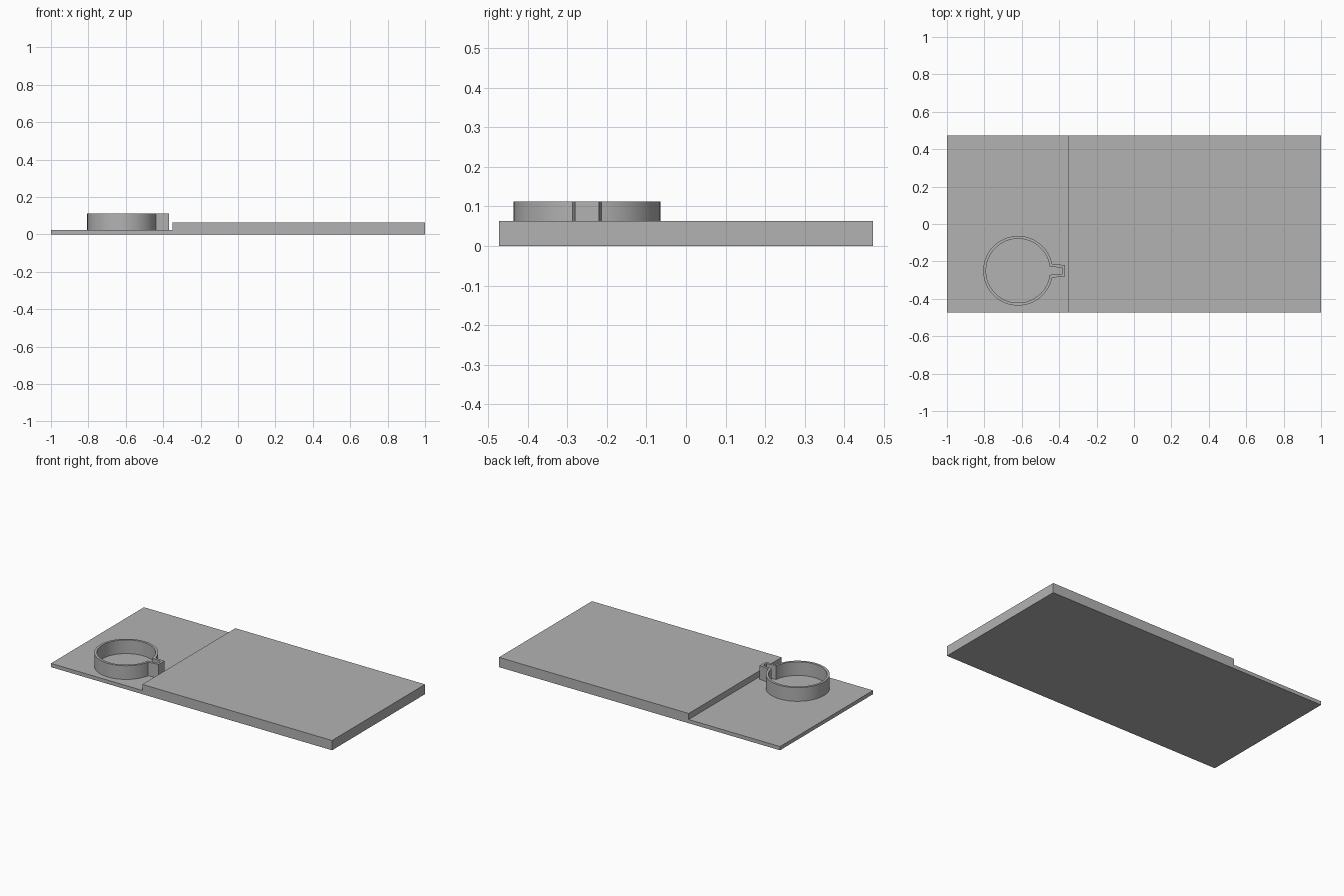
import bpy, bmesh, math

cube = bpy.data.objects.get("Cube")
if cube:
    bpy.data.objects.remove(cube, do_unlink=True)

grey = bpy.data.materials.new("plain grey")
grey.use_nodes = True
GREY = (0.45, 0.45, 0.45, 1)
grey.diffuse_color = GREY
grey.node_tree.nodes["Principled BSDF"].inputs["Base Color"].default_value = GREY


def finish(bm, name):
    bmesh.ops.recalc_face_normals(bm, faces=bm.faces)
    mesh = bpy.data.meshes.new(name)
    bm.to_mesh(mesh)
    bm.free()
    mesh.materials.append(grey)
    obj = bpy.data.objects.new(name, mesh)
    bpy.context.collection.objects.link(obj)
    return obj


# Stepped base: side profile extruded from front to back
WIDTH, STEP_X, LOW, HIGH = 0.945, -0.35, 0.024, 0.063
profile = [(-1, 0), (1, 0), (1, HIGH), (STEP_X, HIGH), (STEP_X, LOW), (-1, LOW)]
bm = bmesh.new()
face = bm.faces.new([bm.verts.new((x, -WIDTH / 2, z)) for x, z in profile])
ext = bmesh.ops.extrude_face_region(bm, geom=[face])
moved = [g for g in ext["geom"] if isinstance(g, bmesh.types.BMVert)]
bmesh.ops.translate(bm, vec=(0, WIDTH, 0), verts=moved)
finish(bm, "stepped_base")

# Ring clip: a circular wall opening into a small tapered tab
CX, CY, TOP, SEGMENTS = -0.62, -0.25, 0.112, 72


def outline(radius, root, tip, tip_x):
    """Arc around the ring, closed by the tab."""
    start = math.asin(root / radius)
    sweep = 2 * math.pi - 2 * start
    pts = []
    for i in range(SEGMENTS + 1):
        a = start + sweep * i / SEGMENTS
        pts.append((CX + radius * math.cos(a), CY + radius * math.sin(a)))
    return pts + [(tip_x, CY - tip), (tip_x, CY + tip)]


bm = bmesh.new()
loops = []
for pts in (outline(0.186, 0.037, 0.030, -0.37), outline(0.171, 0.022, 0.016, -0.385)):
    for z in (LOW, TOP):
        loops.append([bm.verts.new((x, y, z)) for x, y in pts])
outer_low, outer_top, inner_low, inner_top = loops
count = len(outer_low)
for a, b in ((outer_low, outer_top), (outer_top, inner_top),
             (inner_top, inner_low), (inner_low, outer_low)):
    for i in range(count):
        j = (i + 1) % count
        bm.faces.new((a[i], a[j], b[j], b[i]))
clip = finish(bm, "ring_clip")

# Smooth round wall with crisp rims and tab corners
bpy.ops.object.select_all(action="DESELECT")
clip.select_set(True)
bpy.context.view_layer.objects.active = clip
bpy.ops.object.shade_smooth_by_angle(angle=math.radians(30))
